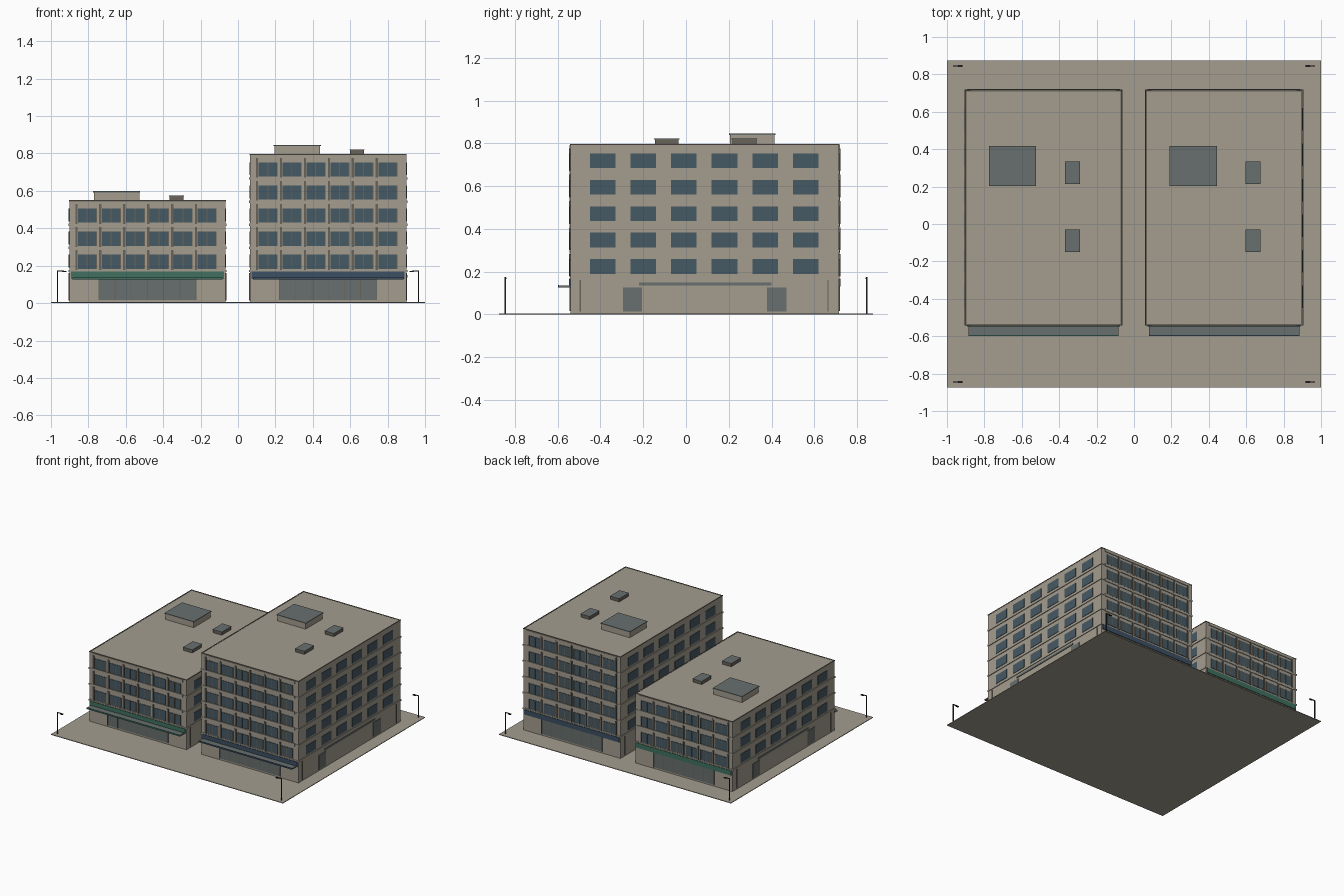
import bpy, bmesh
from mathutils import Matrix, Vector

if "Cube" in bpy.data.objects:
    bpy.data.objects.remove(bpy.data.objects["Cube"], do_unlink=True)


def make_material(name, r, g, b):
    mat = bpy.data.materials.new(name)
    mat.use_nodes = True
    mat.diffuse_color = (r, g, b, 1)
    mat.node_tree.nodes["Principled BSDF"].inputs["Base Color"].default_value = (r, g, b, 1)
    return mat


STONE = make_material("warm stone", .37, .335, .275)
TRIM = make_material("dark taupe trim", .14, .125, .10)
GLASS = make_material("blue grey glass", .062, .1, .125)
PANEL = make_material("grey panel", .14, .162, .157)
GREEN = make_material("green fascia", .05, .16, .115)
NAVY = make_material("navy fascia", .045, .08, .125)
IRON = make_material("dark iron", .03, .031, .033)


def boxes(name, mat, spans):
    """One object from boxes given as (x0, x1, y0, y1, z0, z1)."""
    bm = bmesh.new()
    for x0, x1, y0, y1, z0, z1 in spans:
        size = Matrix.Diagonal((abs(x1 - x0), abs(y1 - y0), abs(z1 - z0), 1))
        mid = Vector((x0 + x1, y0 + y1, z0 + z1)) / 2
        bmesh.ops.create_cube(bm, size=1, matrix=Matrix.Translation(mid) @ size)
    mesh = bpy.data.meshes.new(name)
    bm.to_mesh(mesh)
    bm.free()
    mesh.materials.append(mat)
    obj = bpy.data.objects.new(name, mesh)
    bpy.context.collection.objects.link(obj)
    return obj


HALF, FRONT, BACK = .418, -.54, .715
GROUND, BASE, PITCH = .005, .173, .1235
FACES = ((FRONT, -1), (BACK, 1))   # wall position and outward direction
SIDES = (-1, 1)


def building(label, cx, floors, accent):
    roof = BASE + floors * PITCH + .005
    left, right = cx - HALF, cx + HALF
    levels = [BASE + i * PITCH for i in range(floors)]
    columns = [cx - .372 + i * .128 for i in range(6)]
    rows = [-.39 + i * .19 for i in range(6)]

    boxes(label + "_walls", STONE, [(left, right, FRONT, BACK, GROUND, roof)])

    # Floor ledges and spandrels
    boxes(label + "_ledges", STONE,
          [(left - .005, right + .005, FRONT - .003, BACK + .003, z - .007, z + .005) for z in levels])
    spandrels = []
    for wall, out in FACES:
        for z in levels[1:] + [roof - .012]:
            spandrels.append((left + .03, right - .03, wall, wall + out * .005, z - .012, z + .008))
    boxes(label + "_spandrels", STONE, spandrels)

    # Roof edge: a thin coping on all four sides
    t = .006
    z0, z1 = roof - .004, roof + .002
    boxes(label + "_coping", TRIM, [
        (left - .002, right + .002, FRONT - .002, FRONT + t, z0, z1),
        (left - .002, right + .002, BACK - t, BACK + .002, z0, z1),
        (left - .002, left + t, FRONT, BACK, z0, z1),
        (right - t, right + .002, FRONT, BACK, z0, z1)])

    # Front and back windows, with fins and mullions
    panes, fins, mullions = [], [], []
    for wall, out in FACES:
        for z in levels:
            for x in columns:
                panes.append((x, x + .098, wall, wall + out * .003, z + .01, z + .086))
                fins.append((x - .014, x - .002, wall, wall + out * .007, z + .004, z + .11))
                mullions.append((x + .047, x + .052, wall, wall + out * .005, z + .01, z + .086))
                mullions.append((x + .098, x + .102, wall, wall + out * .005, z + .01, z + .086))
    boxes(label + "_mullions", TRIM, mullions)
    boxes(label + "_fins", TRIM, fins)

    # Side windows, service doors, sign rail and downpipes
    doors, pipes = [], []
    for s in SIDES:
        wall = cx + s * HALF
        for z in levels:
            for y in rows:
                panes.append((wall, wall + s * .003, y - .06, y + .06, z + .017, z + .086))
        for y in (-.25, .425):
            doors.append((wall, wall + s * .003, y - .045, y + .045, .014, .126))
        doors.append((wall, wall + s * .005, -.22, .4, .136, .15))
        for y in (-.495, .664):
            pipes.append((wall, wall + s * .004, y - .003, y + .003, .014, .16))
    boxes(label + "_windows", GLASS, panes)
    boxes(label + "_side_doors", PANEL, doors)
    boxes(label + "_downpipes", TRIM, pipes)

    # Storefronts with a coloured fascia, and the front canopy
    shop, bars, fascia = [], [], []
    for wall, out in FACES:
        shop.append((cx - .26, cx + .26, wall, wall + out * .003, .016, .13))
        for i in range(7):
            x = cx - .26 + i * .52 / 6
            bars.append((x - .002, x + .002, wall, wall + out * .005, .016, .13))
        fascia.append((cx - .409, cx + .409, wall, wall + out * .007, .13, .168))
    boxes(label + "_storefronts", PANEL, shop)
    boxes(label + "_storefront_bars", TRIM, bars)
    fascia.append((cx - .402, cx + .402, FRONT - .058, FRONT - .054, .126, .137))
    boxes(label + "_fascias", accent, fascia)
    boxes(label + "_canopy", PANEL, [(cx - .402, cx + .402, FRONT - .054, FRONT, .127, .135)])

    # Roof house and ventilation units
    px = cx - .165
    boxes(label + "_roof_house", STONE, [(px - .122, px + .122, .206, .414, roof, roof + .044)])
    boxes(label + "_roof_house_cap", PANEL, [(px - .126, px + .126, .202, .418, roof + .044, roof + .05)])
    vx, bodies, lids = cx + .155, [], []
    for y in (-.09, .273):
        bodies.append((vx - .037, vx + .037, y - .056, y + .056, roof, roof + .022))
        lids.append((vx - .04, vx + .04, y - .06, y + .06, roof + .022, roof + .027))
    boxes(label + "_vent_bodies", TRIM, bodies)
    boxes(label + "_vent_lids", PANEL, lids)


boxes("paving", STONE, [(-1, 1, -.875, .875, 0, GROUND)])
building("low_block", -.484, 3, GREEN)
building("tall_block", .482, 5, NAVY)

# Corner street lamps, arms pointing inward
lamps = []
for sx in SIDES:
    for sy in SIDES:
        x, y = sx * .966, sy * .845
        lamps.append((x - .003, x + .003, y - .003, y + .003, GROUND, .175))
        lamps.append((x, sx * .93, y - .003, y + .003, .17, .175))
        lamps.append((sx * .94, sx * .918, y - .005, y + .005, .166, .173))
boxes("street_lamps", IRON, lamps)
